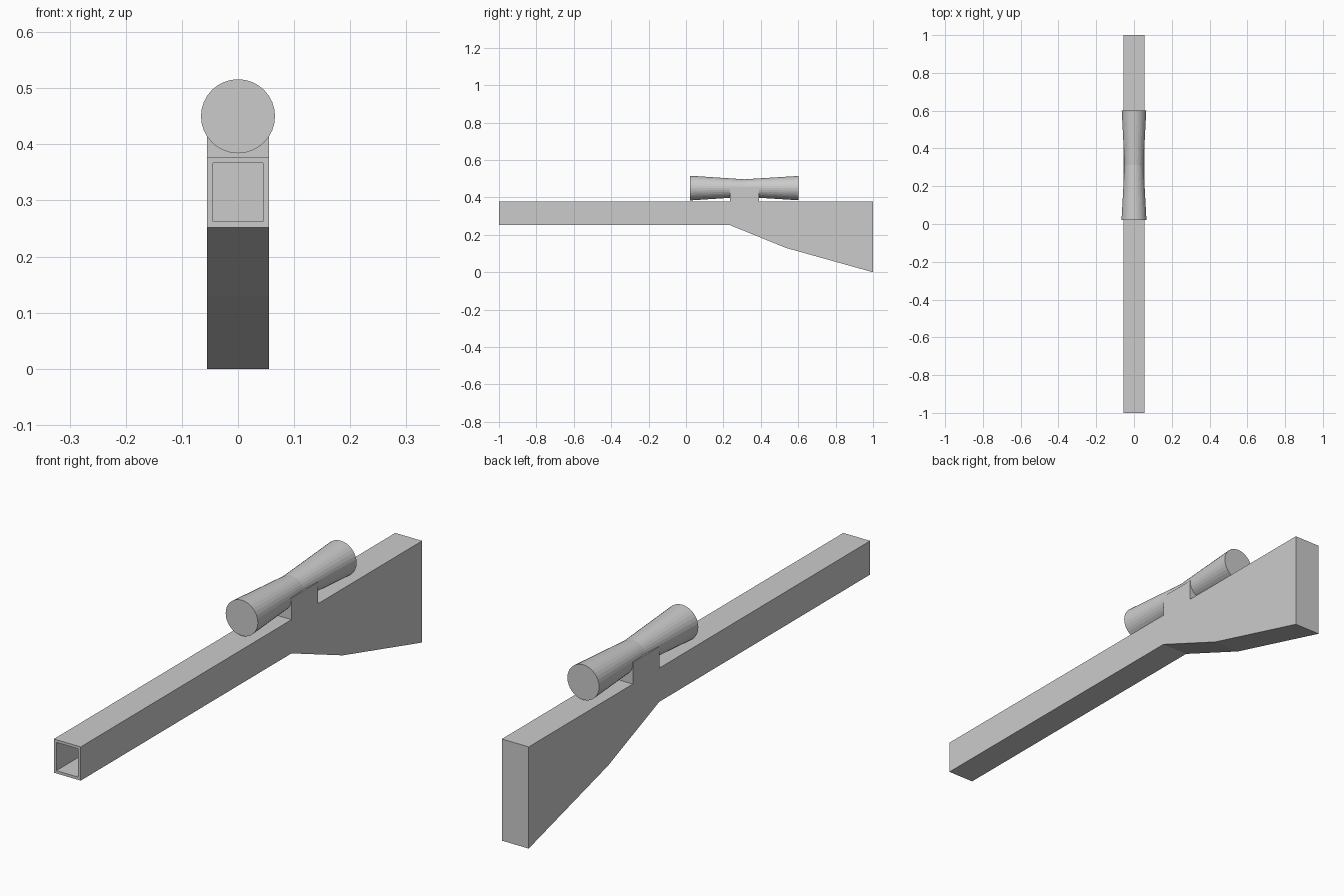
import bpy, bmesh, math

cube = bpy.data.objects.get("Cube")
if cube:
    bpy.data.objects.remove(cube, do_unlink=True)

GREY = (0.6, 0.6, 0.6, 1)
grey = bpy.data.materials.new("light grey")
grey.use_nodes = True
grey.diffuse_color = GREY
grey.node_tree.nodes["Principled BSDF"].inputs["Base Color"].default_value = GREY


def add_object(name, bm):
    bmesh.ops.recalc_face_normals(bm, faces=bm.faces)
    mesh = bpy.data.meshes.new(name)
    bm.to_mesh(mesh)
    bm.free()
    mesh.materials.append(grey)
    obj = bpy.data.objects.new(name, mesh)
    bpy.context.collection.objects.link(obj)
    return obj


# Body with stock and sight mount: one side profile (y, z), extruded across x
HALF_WIDTH = 0.055
profile = [(-1, 0.252), (0.235, 0.252), (0.535, 0.13), (1, 0), (1, 0.377),
           (0.39, 0.377), (0.39, 0.457), (0.235, 0.457), (0.235, 0.377), (-1, 0.377)]
bm = bmesh.new()
side = bm.faces.new([bm.verts.new((-HALF_WIDTH, y, z)) for y, z in profile])
extruded = bmesh.ops.extrude_face_region(bm, geom=[side], use_keep_orig=True)
moved = [v for v in extruded["geom"] if isinstance(v, bmesh.types.BMVert)]
bmesh.ops.translate(bm, verts=moved, vec=(2 * HALF_WIDTH, 0, 0))

# Square bore: inset the muzzle face and push it inward
bmesh.ops.recalc_face_normals(bm, faces=bm.faces)
muzzle = min(bm.faces, key=lambda f: f.calc_center_median().y)
bmesh.ops.inset_region(bm, faces=[muzzle], thickness=0.0145)
bore = bmesh.ops.extrude_discrete_faces(bm, faces=[muzzle])["faces"][0]
rim = list(muzzle.verts) if muzzle.is_valid else []
bmesh.ops.translate(bm, verts=list(bore.verts), vec=(0, 1.2, 0))
add_object("body", bm)

# Sight: hourglass tube lofted through three rings along y
SEGMENTS = 32
bm = bmesh.new()
rings = []
for y, rx, rz in [(0.022, 0.066, 0.066), (0.312, 0.05, 0.047), (0.602, 0.065, 0.065)]:
    angles = [2 * math.pi * i / SEGMENTS for i in range(SEGMENTS)]
    rings.append([bm.verts.new((rx * math.cos(a), y, 0.45 + rz * math.sin(a))) for a in angles])
for front, back in zip(rings, rings[1:]):
    for i in range(SEGMENTS):
        j = (i + 1) % SEGMENTS
        bm.faces.new((front[i], front[j], back[j], back[i]))
bm.faces.new(rings[0])
bm.faces.new(rings[-1])
add_object("sight", bm)
